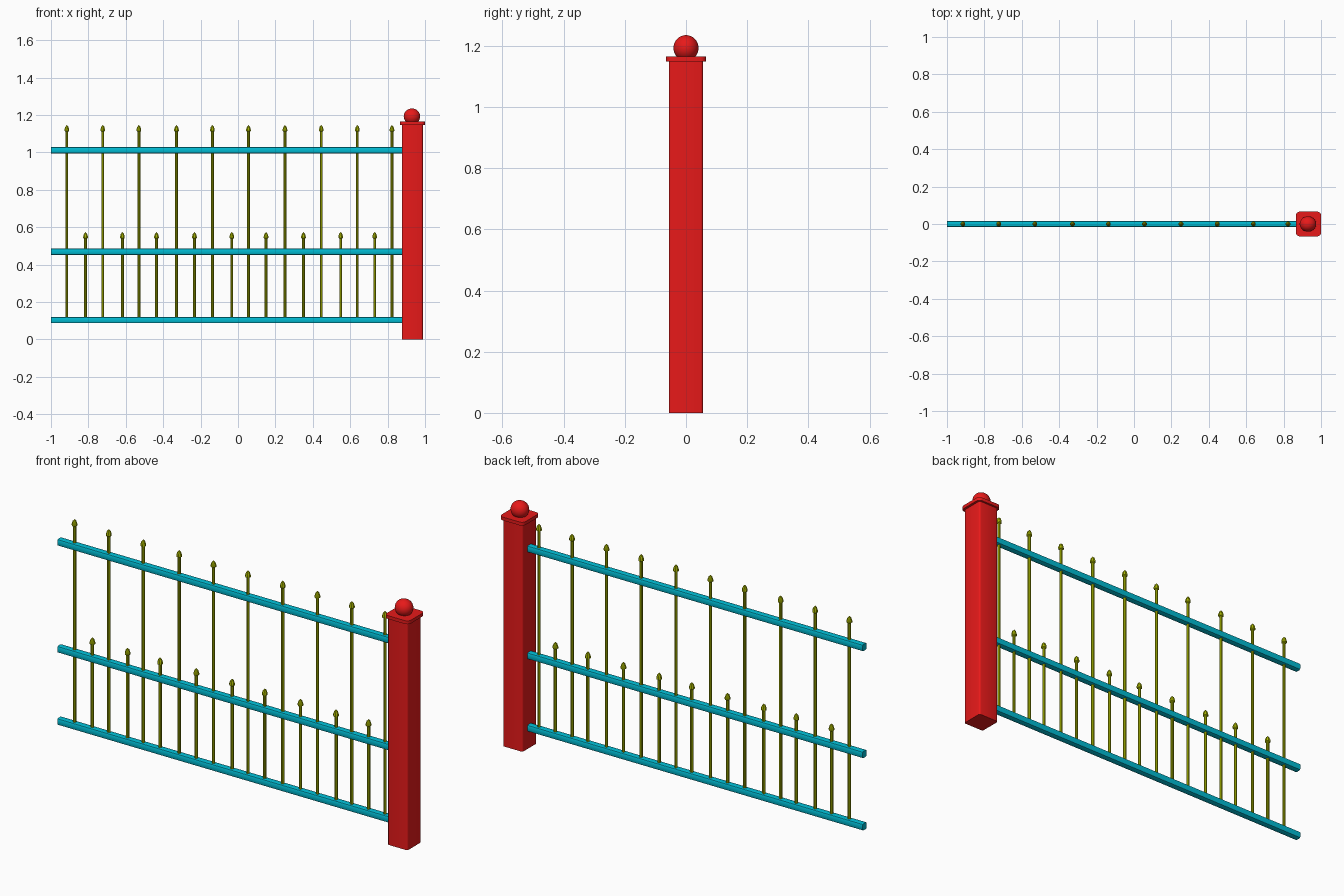
import bpy, bmesh, math

if "Cube" in bpy.data.objects:
    bpy.data.objects.remove(bpy.data.objects["Cube"])


def material(name, rgb):
    m = bpy.data.materials.new(name)
    m.diffuse_color = (*rgb, 1)
    m.use_nodes = True
    m.node_tree.nodes["Principled BSDF"].inputs["Base Color"].default_value = m.diffuse_color
    return m


RED = material("post_red", (0.8, 0.01, 0.01))
BLUE = material("rail_blue", (0.0, 0.5, 0.65))
OLIVE = material("picket_olive", (0.38, 0.45, 0.0))


def finish(name, bm, mat, smooth=35):
    bmesh.ops.recalc_face_normals(bm, faces=bm.faces)
    me = bpy.data.meshes.new(name)
    bm.to_mesh(me)
    bm.free()
    ob = bpy.data.objects.new(name, me)
    bpy.context.collection.objects.link(ob)
    me.materials.append(mat)
    bpy.ops.object.select_all(action='DESELECT')
    ob.select_set(True)
    bpy.context.view_layer.objects.active = ob
    bpy.ops.object.shade_smooth_by_angle(angle=math.radians(smooth))
    return ob


def bar(name, lo, hi, axis, bevel, segs, mat):
    """Box whose edges along one axis are rounded."""
    bm = bmesh.new()
    bmesh.ops.create_cube(bm, size=1)
    for v in bm.verts:
        for i in range(3):
            v.co[i] = hi[i] if v.co[i] > 0 else lo[i]
    edges = [e for e in bm.edges
             if abs(e.verts[0].co[axis] - e.verts[1].co[axis]) > 1e-6]
    bmesh.ops.bevel(bm, geom=edges, offset=bevel, segments=segs,
                    profile=0.5, affect='EDGES')
    return finish(name, bm, mat)


def picket(name, x, bottom, tip):
    """Thin round bar with a small flared spear head."""
    profile = [(0.008, bottom), (0.008, tip - 0.036), (0.0135, tip - 0.032),
               (0.0135, tip - 0.024), (0.009, tip - 0.01)]
    n = 8
    bm = bmesh.new()
    rings = [[bm.verts.new((x + r * math.cos(2 * math.pi * (k + .5) / n),
                            r * math.sin(2 * math.pi * (k + .5) / n), z))
              for k in range(n)] for r, z in profile]
    top = bm.verts.new((x, 0, tip))
    for a, b in zip(rings, rings[1:]):
        for k in range(n):
            j = (k + 1) % n
            bm.faces.new((a[k], a[j], b[j], b[k]))
    for k in range(n):
        bm.faces.new((rings[-1][k], rings[-1][(k + 1) % n], top))
    bm.faces.new(rings[0])
    return finish(name, bm, OLIVE, 30)


# Post with cap and ball
PX = 0.932
bar("post", (PX - .056, -.056, 0), (PX + .056, .056, 1.15), 2, 0.009, 3, RED)
bar("post_cap", (PX - .066, -.066, 1.148), (PX + .068, .066, 1.165), 2, 0.02, 4, RED)
ball = bmesh.new()
bmesh.ops.create_uvsphere(ball, u_segments=32, v_segments=16, radius=1)
for v in ball.verts:
    v.co = (PX - .002 + .044 * v.co.x, .041 * v.co.y, 1.193 + .042 * v.co.z)
finish("post_ball", ball, RED)

# Three horizontal rails
for name, z in (("bottom", 0.104), ("middle", 0.47), ("top", 1.011)):
    bar(name + "_rail", (-1, -.017, z - .017), (PX - .05, .017, z + .017),
        0, 0.008, 2, BLUE)

# Tall pickets reach the top rail, short ones the middle rail
tall = (-.915, -.723, -.53, -.329, -.137, .056, .251, .445, .638, .823)
short = (-.815, -.618, -.436, -.233, -.033, .15, .35, .549, .731)
for x in tall:
    picket("tall_picket", x, 0.105, 1.147)
for x in short:
    picket("short_picket", x, 0.105, 0.575)
